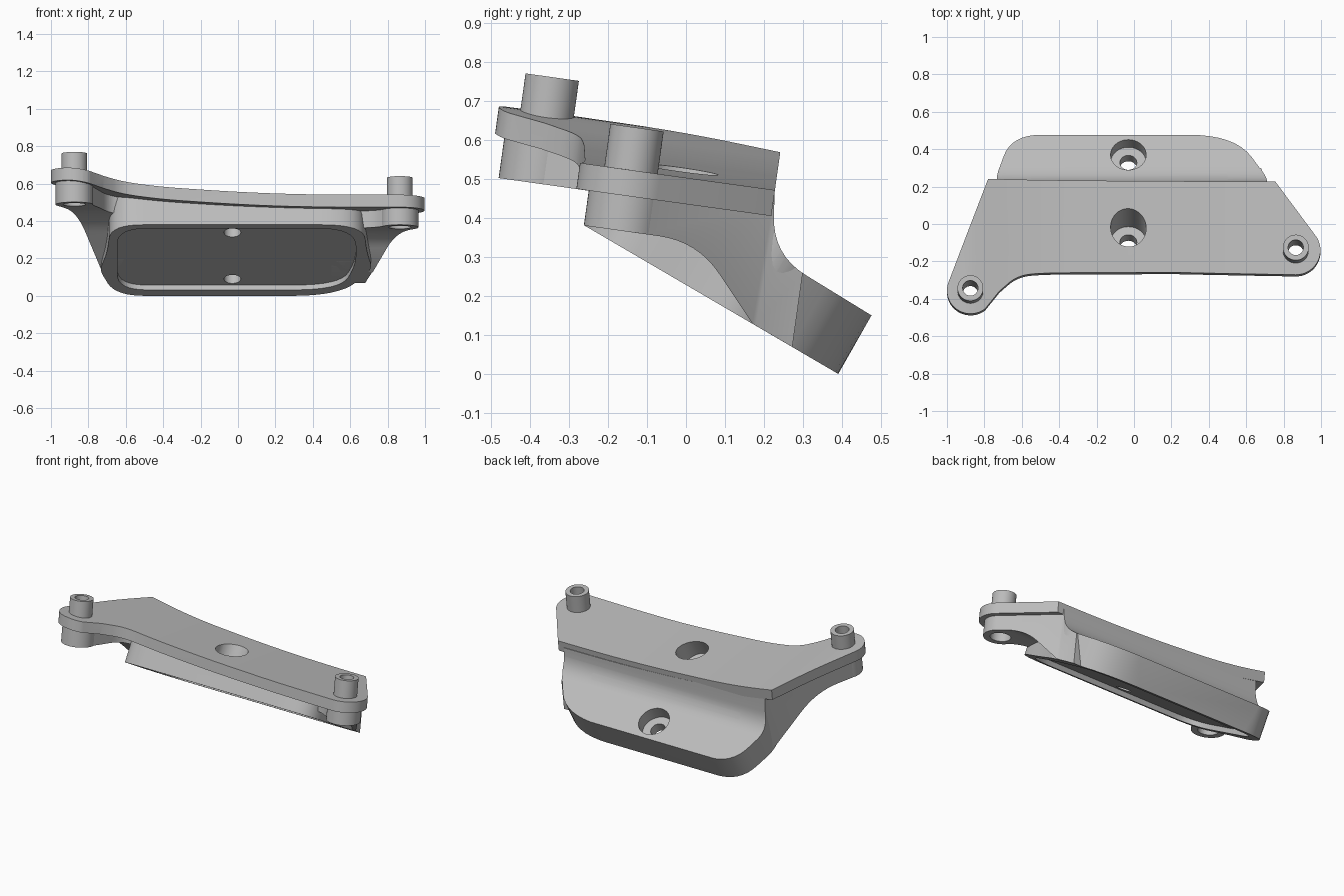
import bpy, bmesh, math
from mathutils import Vector

if "Cube" in bpy.data.objects:
    bpy.data.objects.remove(bpy.data.objects["Cube"])

grey = bpy.data.materials.new("machined grey")
grey.use_nodes = True
grey.diffuse_color = (0.5, 0.5, 0.5, 1)
grey.node_tree.nodes["Principled BSDF"].inputs["Base Color"].default_value = (0.5, 0.5, 0.5, 1)

# Working frames: the plate leans by 8 degrees, the mounting pad by about 30
X, Y, Z, ZERO = Vector((1, 0, 0)), Vector((0, 1, 0)), Vector((0, 0, 1)), Vector((0, 0, 0))
lean = math.radians(8)
U = Vector((0, math.cos(lean), -math.sin(lean)))
W = Vector((0, math.sin(lean), math.cos(lean)))
PAD = Vector((0, -0.26, 0.38))
V = Vector((0, 0.65, -0.38)).normalized()
N = X.cross(V)


def rounded(corners, steps=8):
    """Closed outline; each corner is (a, b) or (a, b, rounding length)."""
    out = []
    for i, c in enumerate(corners):
        p = Vector(c[:2])
        if len(c) == 2:
            out.append(p)
            continue
        ends = []
        for q in (corners[i - 1], corners[(i + 1) % len(corners)]):
            d = Vector(q[:2]) - p
            ends.append(p + d.normalized() * min(c[2], d.length * 0.49))
        for k in range(steps + 1):
            t = k / steps
            out.append(ends[0] * (1 - t) ** 2 + p * 2 * t * (1 - t) + ends[1] * t * t)
    return out


def arc(cx, cy, r, start, end, steps=24):
    angles = [math.radians(start + (end - start) * i / steps) for i in range(steps + 1)]
    return [(cx + r * math.cos(a), cy + r * math.sin(a)) for a in angles]


def prism(name, outline, origin, a, b, d, lo, hi):
    """Outline in the a, b axes, extruded along d from lo to hi."""
    bm = bmesh.new()
    rings = [[bm.verts.new(origin + a * p[0] + b * p[1] + d * t) for p in outline] for t in (lo, hi)]
    bm.faces.new(rings[0])
    bm.faces.new(rings[1])
    n = len(outline)
    for i in range(n):
        j = (i + 1) % n
        bm.faces.new((rings[0][i], rings[0][j], rings[1][j], rings[1][i]))
    bmesh.ops.recalc_face_normals(bm, faces=bm.faces)
    mesh = bpy.data.meshes.new(name)
    bm.to_mesh(mesh)
    bm.free()
    mesh.materials.append(grey)
    ob = bpy.data.objects.new(name, mesh)
    bpy.context.collection.objects.link(ob)
    return ob


def cylinder(name, x, u, r, lo, hi):
    return prism(name, arc(x, u, r, 0, 352.5, 47), ZERO, X, U, W, lo, hi)


def combine(target, tool, operation):
    bpy.context.view_layer.objects.active = target
    mod = target.modifiers.new("cut", "BOOLEAN")
    mod.operation, mod.solver, mod.object = operation, "EXACT", tool
    bpy.ops.object.modifier_apply(modifier=mod.name)


def discard(tools):
    for ob in tools:
        bpy.data.objects.remove(ob)
    bpy.context.view_layer.update()


# Curved top surface, as height over x
crown = rounded([(-1.1, 0.615), (-0.88, 0.613, 0.06), (-0.78, 0.596, 0.06), (-0.6, 0.564, 0.1),
                 (-0.4, 0.54, 0.1), (0, 0.513, 0.2), (0.4, 0.499, 0.2), (1.1, 0.497)], 5)


def below(drop):
    return [(p[0], p[1] - drop) for p in crown]


under_plate = prism("under_plate_helper", below(0.035) + [(1.1, -0.6), (-1.1, -0.6)],
                    ZERO, X, W, U, -1, 1)
band = prism("band_helper", crown + below(0.067)[::-1], ZERO, X, W, U, -1, 1)

# Boss positions: x, u, lower end, plate height, upper end
BOSSES = {"right": (-0.875, -0.445, 0.43, 0.58, 0.705), "left": (0.865, -0.212, 0.34, 0.46, 0.607)}
rx, ru = BOSSES["right"][:2]
lx, lu = BOSSES["left"][:2]

# Top plate with round ears
plate_outline = ([(-0.78, 0.16)] + arc(rx, ru, 0.125, 161, 310)
                 + rounded([(-0.72, -0.445), (-0.62, -0.355, 0.12), (-0.46, -0.34, 0.12),
                            (0.2, -0.332)])
                 + arc(lx, lu, 0.132, -90, 35) + [(0.755, 0.16)])
plate = prism("top_plate", plate_outline, ZERO, X, U, W, 0, 1)
combine(plate, band, "INTERSECT")

# Central body: pad outline limited by a side profile with a filleted back
back = [(0.475, 0.15), (0.222, 0.305, 0.1), (0.236, 0.75)]
side = prism("side_helper", rounded([(-0.28, 0.3917), (0.39, 0)] + back + [(-0.28, 0.75)]),
             ZERO, Y, Z, X, -1.2, 1.2)
pad_outline = rounded([(-0.68, 0, 0.17), (-0.70, 0.3, 0.08), (-0.74, 0.48, 0.06), (-0.655, 0.753, 0.16),
                       (0.54, 0.753, 0.25), (0.72, 0.47, 0.07), (0.69, 0.3, 0.08), (0.67, 0, 0.22)])
body = prism("central_body", pad_outline, PAD, X, V, N, -0.05, 0.5)
for helper in (side, under_plate):
    combine(body, helper, "INTERSECT")
parts = [plate, body]

# Side arms, undercut between the bosses and the pad
arm_plans = {
    "right": [(-0.968, -0.41), (-0.727, 0.15), (-0.69, 0.26), (-0.55, 0.26), (-0.55, -0.2),
              (-0.70, -0.2, 0.1), (-0.80, -0.50)],
    "left": [(0.95, -0.16), (0.715, 0.16), (0.68, 0.26), (0.5, 0.26), (0.5, -0.2),
             (0.70, -0.18, 0.1), (0.83, -0.30)]}
undercuts = {"right": [(-0.7, 0.533), (-0.10, 0.448, 0.14)], "left": [(-0.7, 0.442), (0.03, 0.339, 0.1)]}
for hand, plan in arm_plans.items():
    arm = prism(hand + "_arm", rounded(plan), ZERO, X, U, W, -0.3, 1)
    profile = undercuts[hand] + [(0.17, 0.1287), (0.36, 0.0176), (0.42, 0.1837)] + back[1:] + [(-0.7, 0.75)]
    helper = prism("arm_helper", rounded(profile), ZERO, Y, Z, X, -1.2, 1.2)
    for tool in (helper, under_plate):
        combine(arm, tool, "INTERSECT")
    discard([helper])
    parts.append(arm)

# Bosses above and below the plate, with their stepped bores
cutters = []
for hand, (x, u, low, mid, high) in BOSSES.items():
    parts.append(cylinder(hand + "_lower_boss", x, u, 0.1, low, mid))
    parts.append(cylinder(hand + "_upper_boss", x, u, 0.069, mid - 0.02, high))
    cutters.append(cylinder("bore_cutter", x, u, 0.041, 0, 1))
    cutters.append(cylinder("counterbore_cutter", x, u, 0.06, 0, low + 0.06))

# Shallow pocket in the pad
pocket = rounded([(-0.645, 0.04, 0.16), (-0.645, 0.69, 0.16), (0.55, 0.69, 0.25),
                  (0.63, 0.42, 0.1), (0.63, 0.04, 0.2)])
cutters.append(prism("pocket_cutter", pocket, PAD, X, V, N, -0.1, 0.03))

# Two counterbored screw holes square to the pad
for top in (Vector((-0.03, -0.02, 0.523)), Vector((-0.03, 0.37, 0.215))):
    v = (top - PAD).dot(V)
    for r, lo in ((0.045, -0.1), (0.095, 0.093)):
        cutters.append(prism("screw_cutter", arc(-0.03, v, r, 0, 352.5, 47), PAD, X, V, N, lo, 0.6))

for part in parts:
    for cutter in cutters:
        combine(part, cutter, "DIFFERENCE")
discard(cutters + [under_plate, band, side])

# Smooth curved faces, sharp edges kept
for part in parts:
    part.select_set(True)
bpy.context.view_layer.objects.active = plate
bpy.ops.object.shade_smooth_by_angle(angle=math.radians(30))
